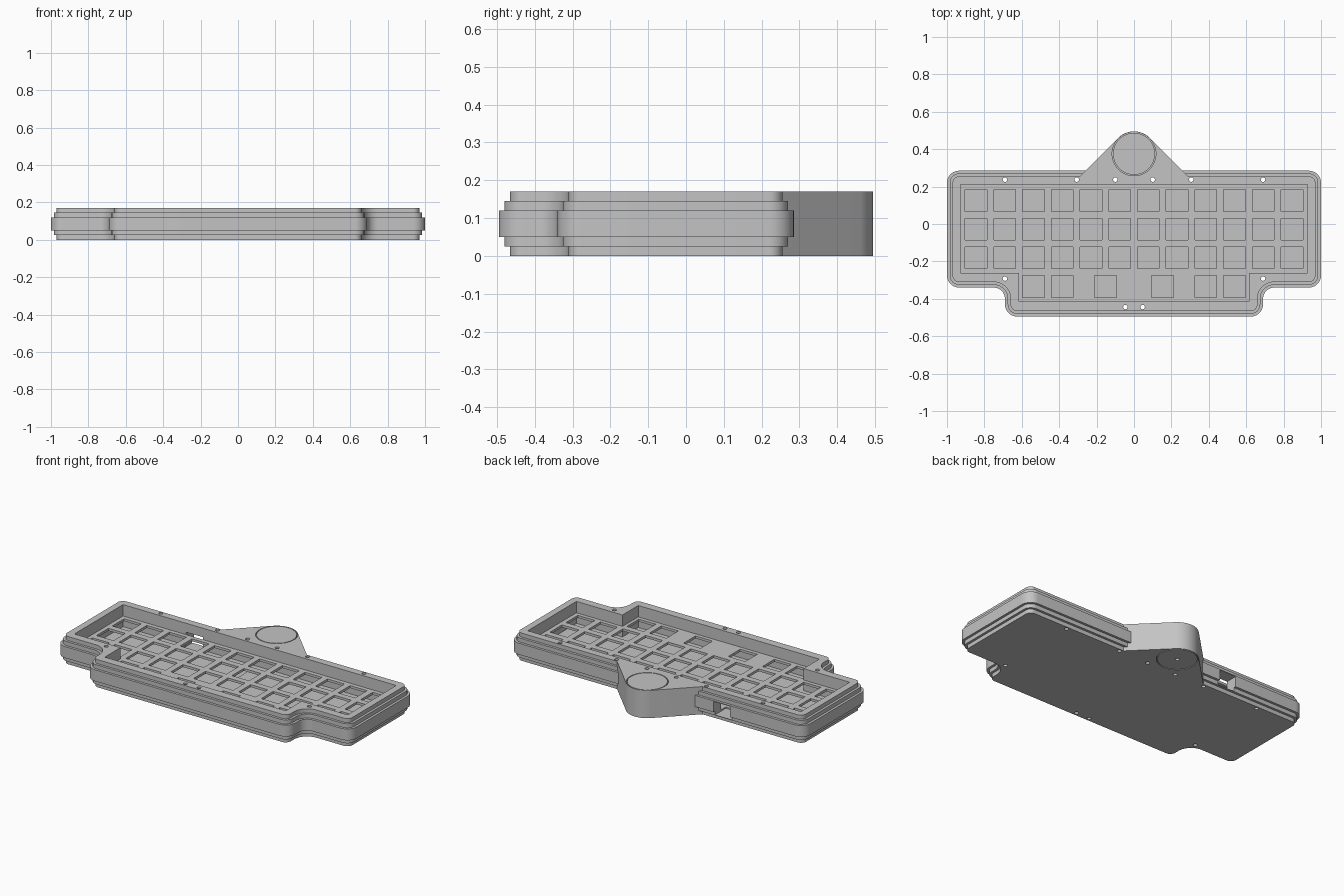
import bpy, bmesh, math

if "Cube" in bpy.data.objects:
    bpy.data.objects.remove(bpy.data.objects["Cube"])

grey = bpy.data.materials.new("case_grey")
grey.diffuse_color = (0.55, 0.55, 0.55, 1)
grey.use_nodes = True
grey.node_tree.nodes["Principled BSDF"].inputs["Base Color"].default_value = grey.diffuse_color


def make(name, bm):
    bmesh.ops.recalc_face_normals(bm, faces=bm.faces)
    me = bpy.data.meshes.new(name)
    bm.to_mesh(me)
    bm.free()
    ob = bpy.data.objects.new(name, me)
    bpy.context.collection.objects.link(ob)
    me.materials.append(grey)
    return ob


def loft(name, rings, cyclic=False):
    """Bridge equal-length rings of points, capping the ends or closing round."""
    bm = bmesh.new()
    vr = [[bm.verts.new(p) for p in r] for r in rings]
    n = len(vr[0])
    pairs = list(zip(vr, vr[1:])) + ([(vr[-1], vr[0])] if cyclic else [])
    for a, b in pairs:
        for i in range(n):
            j = (i + 1) % n
            bm.faces.new((a[i], a[j], b[j], b[i]))
    if not cyclic:
        bm.faces.new(vr[0])
        bm.faces.new(vr[-1])
    return make(name, bm)


def prism(name, pts, z0, z1):
    return loft(name, [[(x, y, z) for x, y in pts] for z in (z0, z1)])


def boxes(name, items):
    bm = bmesh.new()
    for x0, x1, y0, y1, z0, z1 in items:
        r = bmesh.ops.create_cube(bm, size=1)
        for v in r["verts"]:
            v.co = (x1 if v.co.x > 0 else x0, y1 if v.co.y > 0 else y0,
                    z1 if v.co.z > 0 else z0)
    return make(name, bm)


def circle(cx, cy, r, n, z):
    return [(cx + r * math.cos(2 * math.pi * i / n),
             cy + r * math.sin(2 * math.pi * i / n), z) for i in range(n)]


def boolean(ob, other, op="DIFFERENCE"):
    m = ob.modifiers.new("bool", "BOOLEAN")
    m.operation, m.solver, m.object = op, "EXACT", other
    bpy.context.view_layer.objects.active = ob
    bpy.ops.object.modifier_apply(modifier=m.name)
    bpy.data.objects.remove(other)


def outline(inset, z, n=10):
    """Rounded T-shaped outline; arc centres stay fixed as it is inset."""
    R, C = 0.065, 0.06
    corners = [(0.69 - R, -0.495 + R, R - inset, -90, 0),
               (0.69 + C, -0.34 - C, C + inset, 180, 90),
               (1 - R, -0.34 + R, R - inset, -90, 0),
               (1 - R, 0.285 - R, R - inset, 0, 90)]
    half = []
    for cx, cy, r, a0, a1 in corners:
        for i in range(n + 1):
            a = math.radians(a0 + (a1 - a0) * i / n)
            half.append((cx + r * math.cos(a), cy + r * math.sin(a), z))
    return half + [(-x, y, z) for x, y, z in reversed(half)]


# Stepped case shell
H = 0.17
steps = [(0, .03), (.025, .03), (.025, .015), (.05, .015), (.05, 0),
         (.12, 0), (.12, .015), (.145, .015), (.145, .03), (H, .03)]
case = loft("case", [outline(i, z) for z, i in steps])

# Rear tower with wings running tangentially into the case
TY, TR = 0.375, 0.12
arc = [(TR * math.cos(math.radians(a)), TY + TR * math.sin(math.radians(a)))
       for a in range(45, 136, 3)]
boolean(case, prism("tower", [(-0.31, 0.235), (0.31, 0.235)] + arc, 0, H), "UNION")

# Inner cavity, open at the top
well = [(-.615, -.415), (.615, -.415), (.615, -.262), (.928, -.262),
        (.928, .21), (-.928, .21), (-.928, -.262), (-.615, -.262)]
boolean(case, prism("cavity", well, 0.035, H + 0.1))

# Floor pockets and the rear cable port
boolean(case, boxes("pockets", [(-.25, -.02, .02, .155, .027, .06),
                                (.055, .25, .02, .155, .027, .06)]))
boolean(case, boxes("port", [(-.5, -.385, .163, .4, .027, .115)]))

# Screw holes through the full height
screws = [(s * x, y) for s in (-1, 1) for x, y in
          ((.69, .237), (.306, .237), (.1, .237), (.69, -.292), (.046, -.444))]
bm = bmesh.new()
for x, y in screws:
    r = bmesh.ops.create_cone(bm, cap_ends=True, segments=16, radius1=.012,
                              radius2=.012, depth=0.4)
    bmesh.ops.translate(bm, verts=r["verts"], vec=(x, y, .1))
boolean(case, make("screw_holes", bm))

# Ring grooves round the tower cap, top and bottom, and its centre hole
for z0, z1 in ((H - .012, H + .02), (-.02, .012)):
    ring = [circle(0, TY, r, 64, z) for r, z in
            ((.112, z0), (.117, z0), (.117, z1), (.112, z1))]
    boolean(case, loft("groove", ring, cyclic=True))
boolean(case, loft("cap_hole", [circle(0, TY, .012, 16, z) for z in (-.02, .05)]))

# Switch plate with square key openings
plate = prism("switch_plate", well, 0.085, 0.1)
P, K = 0.1535, 0.058
keys = [((c - 5.5) * P, .126 - r * P) for r in range(3) for c in range(12)]
keys += [(s * x, -.334) for s in (-1, 1) for x in (.152, 2.5 * P, 3.5 * P)]
boolean(plate, boxes("key_holes", [(x - K, x + K, y - K, y + K, .05, .15)
                                   for x, y in keys]))

# Smooth the rounded corners while keeping steps sharp
bpy.ops.object.select_all(action="DESELECT")
case.select_set(True)
bpy.context.view_layer.objects.active = case
bpy.ops.object.shade_smooth_by_angle(angle=math.radians(30))
